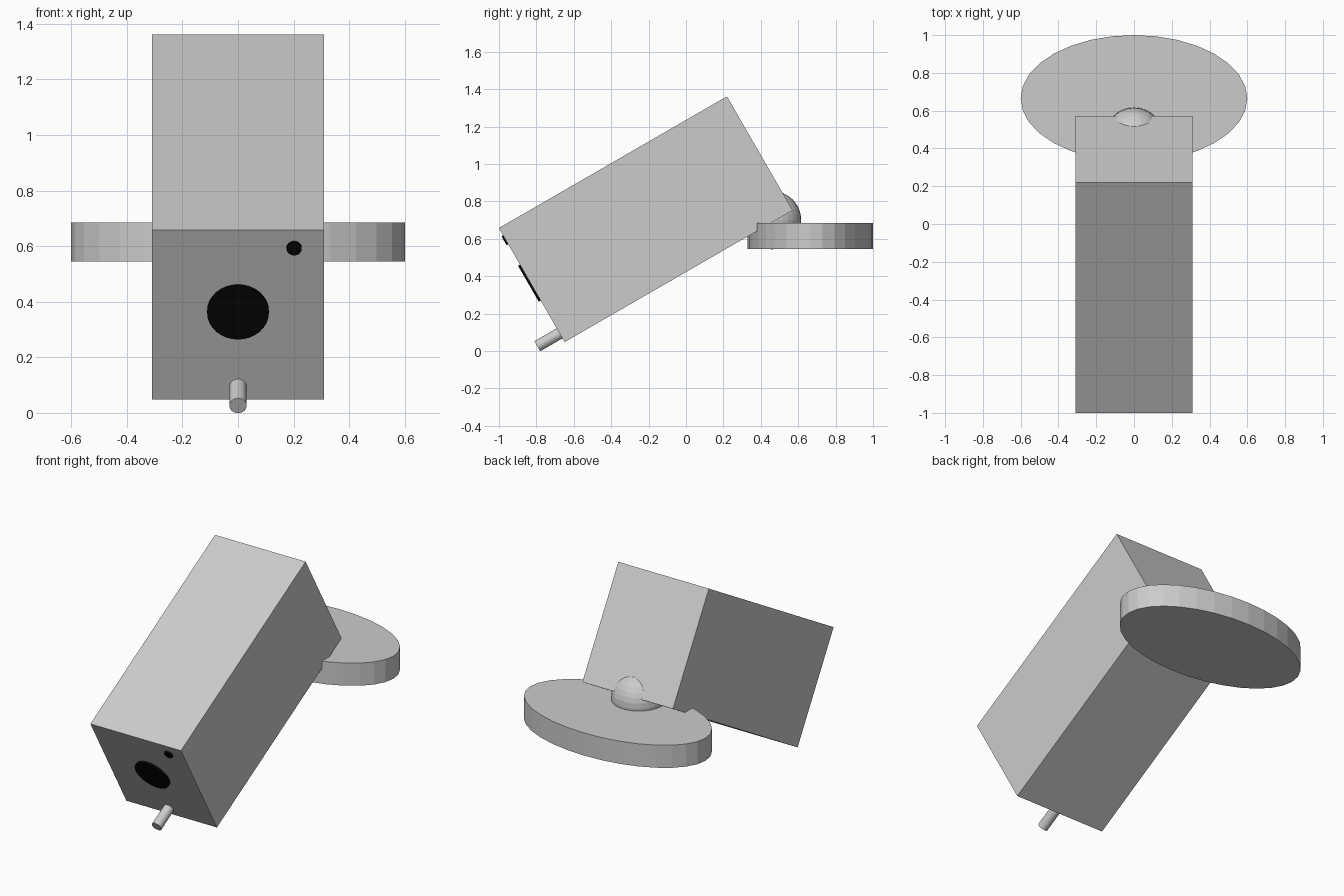
import bpy
from math import radians, pi
from mathutils import Matrix, Vector

if "Cube" in bpy.data.objects:
    bpy.data.objects.remove(bpy.data.objects["Cube"])

# Tilted frame of the housing: pitched 30 degrees about x
TILT = Matrix.Translation((0, -0.215, 0.705)) @ Matrix.Rotation(radians(30), 4, 'X')
W, L, H = 0.62, 1.408, 0.704

black = bpy.data.materials.new("black")
black.diffuse_color = (0.002, 0.002, 0.002, 1)
black.use_nodes = True
black.node_tree.nodes["Principled BSDF"].inputs["Base Color"].default_value = black.diffuse_color


def name_part(name, mat=None):
    ob = bpy.context.object
    ob.name = name
    if mat:
        ob.data.materials.append(mat)
    return ob


def front_cylinder(name, x, z, radius, out, inside, mat=None):
    """Cylinder along the housing axis, standing out of its front face."""
    bpy.ops.mesh.primitive_cylinder_add(vertices=32, radius=radius, depth=out + inside)
    ob = name_part(name, mat)
    y = -L / 2 + (inside - out) / 2
    ob.matrix_world = TILT @ Matrix.Translation((x, y, z)) @ Matrix.Rotation(pi / 2, 4, 'X')
    return ob


# Camera housing
bpy.ops.mesh.primitive_cube_add(size=1)
housing = name_part("housing")
housing.matrix_world = TILT @ Matrix.Diagonal((W, L, H, 1))

# Lens, indicator light and front peg
front_cylinder("lens", 0, 0.015, 0.111, 0.012, 0.012, black)
front_cylinder("indicator", 0.202, 0.279, 0.027, 0.01, 0.01, black)
front_cylinder("peg", 0, -0.298, 0.031, 0.138, 0.06)

# Oval mounting plate
bpy.ops.mesh.primitive_cylinder_add(vertices=32, radius=1, depth=0.14,
                                    location=(0, 0.665, 0.615))
plate = name_part("mounting_plate")
plate.scale = (0.6, 0.335, 1)

# Ball joint between plate and housing
bpy.ops.mesh.primitive_uv_sphere_add(segments=32, ring_count=16, radius=0.156,
                                     location=(0, 0.46, 0.70))
name_part("ball_joint")
